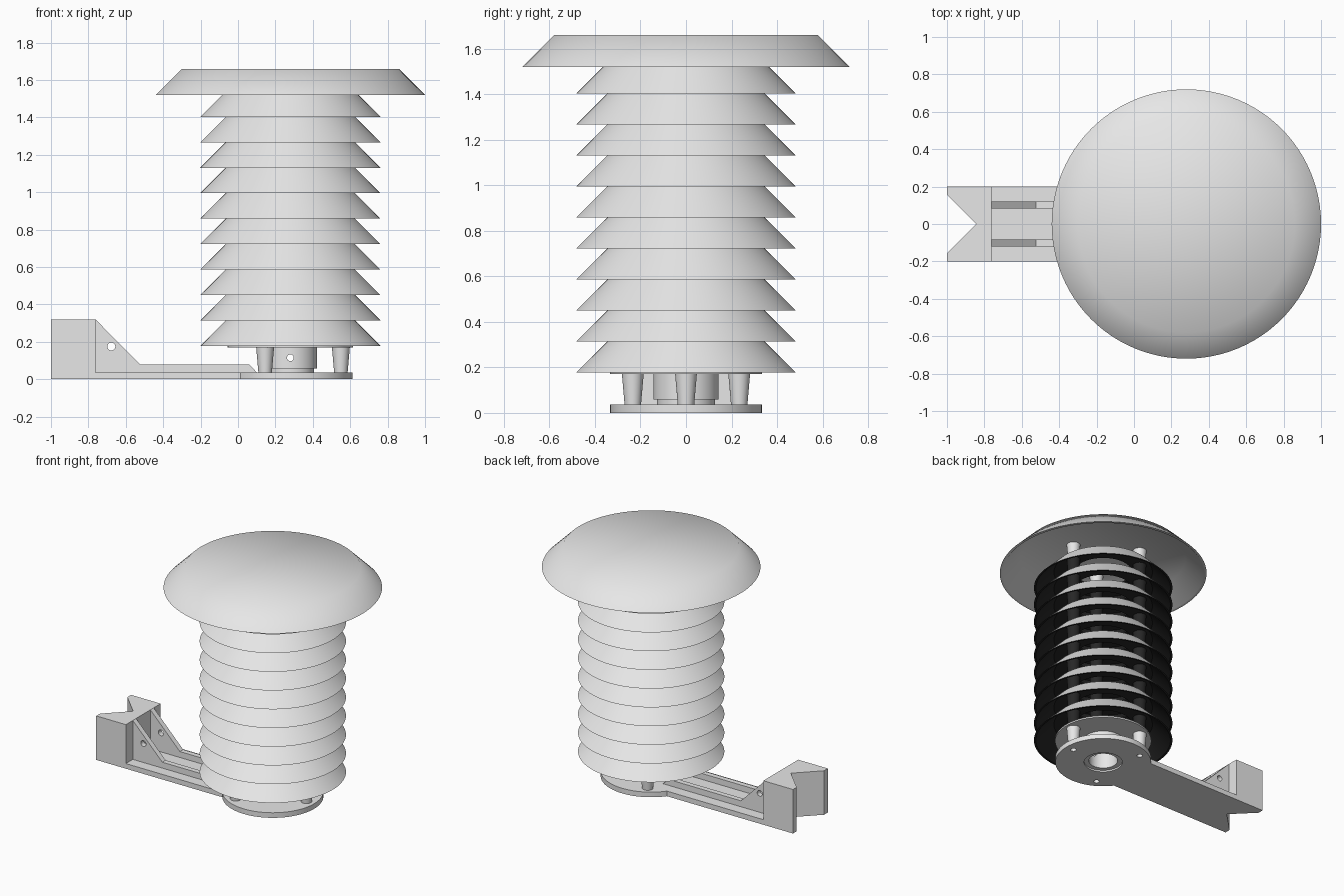
import bpy, bmesh, math
from mathutils import Matrix, Vector

if "Cube" in bpy.data.objects:
    bpy.data.objects.remove(bpy.data.objects["Cube"])

CX = 0.28          # axis of the louvre stack
SEG = 96
PITCH = 0.1361

grey = bpy.data.materials.new("light grey plastic")
grey.diffuse_color = (0.8, 0.8, 0.8, 1)
grey.use_nodes = True
grey.node_tree.nodes["Principled BSDF"].inputs["Base Color"].default_value = grey.diffuse_color
black = bpy.data.materials.new("black inner coating")
black.diffuse_color = (0.02, 0.02, 0.02, 1)
black.use_nodes = True
black.node_tree.nodes["Principled BSDF"].inputs["Base Color"].default_value = black.diffuse_color


def finish(name, bm, smooth=35, mats=(grey,)):
    bmesh.ops.recalc_face_normals(bm, faces=bm.faces[:])
    me = bpy.data.meshes.new(name)
    bm.to_mesh(me)
    bm.free()
    ob = bpy.data.objects.new(name, me)
    bpy.context.collection.objects.link(ob)
    for m in mats:
        me.materials.append(m)
    if smooth:
        bpy.ops.object.select_all(action='DESELECT')
        ob.select_set(True)
        bpy.context.view_layer.objects.active = ob
        bpy.ops.object.shade_smooth_by_angle(angle=math.radians(smooth))
    return ob


def lathe(name, profile, smooth=35, closed=True, at=(CX, 0), mats=(grey,), dark=()):
    """Revolve an (r, z) profile; segments listed in dark use the second material."""
    bm = bmesh.new()
    rings = []
    for r, z in profile:
        if r == 0:
            rings.append([bm.verts.new((at[0], at[1], z))] * SEG)
        else:
            rings.append([bm.verts.new((at[0] + r * math.cos(2 * math.pi * i / SEG),
                                        at[1] + r * math.sin(2 * math.pi * i / SEG), z))
                          for i in range(SEG)])
    pairs = list(zip(rings, rings[1:])) + ([(rings[-1], rings[0])] if closed else [])
    for s, (a, b) in enumerate(pairs):
        for i in range(SEG):
            j = (i + 1) % SEG
            vs = list(dict.fromkeys([a[i], a[j], b[j], b[i]]))
            if len(vs) > 2:
                bm.faces.new(vs).material_index = 1 if s in dark else 0
    return finish(name, bm, smooth, mats)


def prism(name, pts, direction):
    """Extrude a flat outline of 3D points along a direction."""
    bm = bmesh.new()
    f = bm.faces.new([bm.verts.new(p) for p in pts])
    ext = bmesh.ops.extrude_face_region(bm, geom=[f])
    bmesh.ops.translate(bm, vec=Vector(direction),
                        verts=[v for v in ext["geom"] if isinstance(v, bmesh.types.BMVert)])
    return finish(name, bm, 0)


def drill(ob, center, radius, depth, axis='Z'):
    """Cut a round hole through an object."""
    bm = bmesh.new()
    rot = Matrix.Rotation(math.pi / 2, 4, 'X') if axis == 'Y' else Matrix()
    bmesh.ops.create_cone(bm, cap_ends=True, segments=32, radius1=radius, radius2=radius,
                          depth=depth, matrix=Matrix.Translation(center) @ rot)
    cutter = finish("hole_cutter", bm, 0)
    cutter.hide_render = True
    mod = ob.modifiers.new("hole", 'BOOLEAN')
    mod.object = cutter
    mod.operation = 'DIFFERENCE'
    mod.solver = 'EXACT'
    bpy.ops.object.select_all(action='DESELECT')
    ob.select_set(True)
    bpy.context.view_layer.objects.active = ob
    # holes must be cut before any smoothing modifier
    bpy.ops.object.modifier_move_to_index(modifier=mod.name, index=0)
    bpy.ops.object.modifier_apply(modifier=mod.name)
    bpy.data.objects.remove(cutter)


def pillars(name, z, mat):
    """Three tapered spacer pillars, one gap high."""
    spots = []
    for n in range(3):
        a = n * 2 * math.pi / 3
        at = (CX + 0.27 * math.cos(a), 0.27 * math.sin(a))
        lathe(f"{name}_{n + 1}", [(0, z), (0.036, z), (0.048, z + 0.138), (0, z + 0.138)],
              closed=False, at=at, mats=(mat,))
        spots.append(at)
    return spots


# round top cap, a hollow shell shaded smooth over its rim
lathe("top_cap", [(0, 1.66), (0.58, 1.66), (0.72, 1.52), (0.70, 1.52), (0.572, 1.645), (0, 1.645)],
      smooth=60, closed=False)
pillars("cap_pillar", 1.51, grey)

# ten louvre plates: light skirt and top outside, black inside, with spacer pillars
for k in range(10):
    z = 0.178 + k * PITCH
    lathe(f"louvre_{k + 1}", [(0.20, z + 0.137), (0.345, z + 0.137), (0.482, z), (0.468, z),
                              (0.343, z + 0.125), (0.20, z + 0.125)],
          mats=(grey, black), dark=(2, 3, 4, 5))
    pillars(f"louvre_{k + 1}_pillar", z - 0.003, black)

# floor disc under the lowest louvre
lathe("floor_disc", [(0.10, 0.170), (0.335, 0.170), (0.335, 0.182), (0.10, 0.182)])

# round base plate with a stepped centre hole, pillars and their screw holes
base = lathe("base_plate", [(0.133, 0), (0.333, 0), (0.333, 0.037), (0.10, 0.037),
                            (0.10, 0.012), (0.133, 0.012)])
for x, y in pillars("base_pillar", 0.035, grey):
    drill(base, (x, y, 0), 0.02, 0.05)

# sensor holder tube with a cross hole
tube = lathe("sensor_holder", [(0.10, 0.035), (0.1275, 0.035), (0.1275, 0.058), (0.143, 0.058),
                               (0.143, 0.175), (0.10, 0.175)])
drill(tube, (CX, 0, 0.115), 0.018, 0.5, 'Y')

# mounting arm floor
prism("arm_floor", [(-0.77, -0.2, 0), (0.03, -0.2, 0), (0.03, 0.2, 0), (-0.77, 0.2, 0)],
      (0, 0, 0.037))

# clamp block with a V notch for a pole
prism("clamp_block", [(-1, -0.2, 0), (-0.762, -0.2, 0), (-0.762, 0.2, 0), (-1, 0.2, 0),
                      (-1, 0.157, 0), (-0.843, 0, 0), (-1, -0.157, 0)], (0, 0, 0.32))

# two stiffening ribs
for side, y in (("front", -0.12), ("back", 0.082)):
    rib = prism(f"{side}_rib", [(-0.77, y, 0.02), (0.10, y, 0.02), (0.10, y, 0.037),
                                (0.06, y, 0.08), (-0.525, y, 0.08), (-0.762, y, 0.32),
                                (-0.77, y, 0.32)], (0, 0.038, 0))
    drill(rib, (-0.677, y, 0.175), 0.021, 0.2, 'Y')
